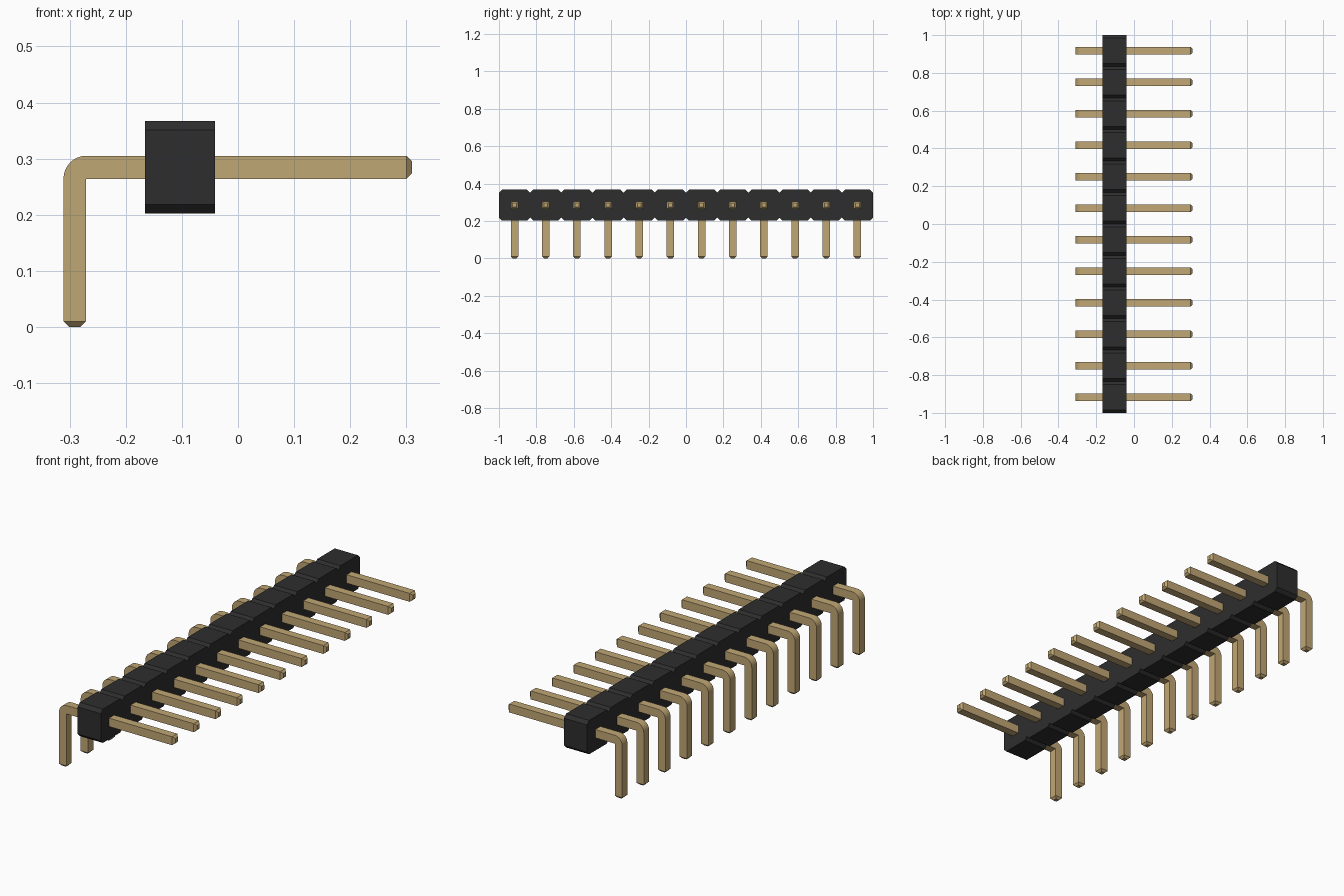
import bpy, bmesh, math

cube = bpy.data.objects.get("Cube")
if cube:
    bpy.data.objects.remove(cube, do_unlink=True)

COUNT = 12
PITCH = 2 / COUNT
HALF = 0.02                      # half the pin thickness
CHAMFER = 0.016
BODY_X = (-0.166, -0.041)
BODY_Z = (0.202, 0.367)


def make_material(name, rgb):
    mat = bpy.data.materials.new(name)
    mat.use_nodes = True
    mat.diffuse_color = (*rgb, 1)
    bsdf = mat.node_tree.nodes["Principled BSDF"]
    bsdf.inputs["Base Color"].default_value = (*rgb, 1)
    return mat


def make_object(name, bm, mat):
    bmesh.ops.recalc_face_normals(bm, faces=bm.faces)
    mesh = bpy.data.meshes.new(name)
    bm.to_mesh(mesh)
    bm.free()
    mesh.materials.append(mat)
    obj = bpy.data.objects.new(name, mesh)
    bpy.context.collection.objects.link(obj)
    return obj


gold = make_material("pin gold", (0.53, 0.385, 0.175))
black = make_material("housing black", (0.027, 0.027, 0.027))

# Housing: a row of chamfered blocks, drawn as one outline and extruded
z0, z1 = BODY_Z
top, bottom = [], []
for i in range(COUNT):
    a = -1 + i * PITCH
    b = a + PITCH
    for y, inset in ((a, CHAMFER), (a + CHAMFER, 0), (b - CHAMFER, 0), (b, CHAMFER)):
        if i and y == a:
            continue             # shared with the block before
        top.append((y, z1 - inset))
        bottom.append((y, z0 + inset))
bm = bmesh.new()
face = bm.faces.new([bm.verts.new((BODY_X[0], y, z)) for y, z in top + bottom[::-1]])
side = bmesh.ops.extrude_face_region(bm, geom=[face])
moved = [v for v in side["geom"] if isinstance(v, bmesh.types.BMVert)]
bmesh.ops.translate(bm, verts=moved, vec=(BODY_X[1] - BODY_X[0], 0, 0))
make_object("housing", bm, black)

# Pin: square sections (inner point, outer point, half depth) swept round the bend
TIP = 0.01
x_in, x_out, z_in, z_out = -0.271, -0.311, 0.264, 0.305
sections = [
    ((x_in - TIP, 0), (x_out + TIP, 0), HALF - TIP),
    ((x_in, TIP), (x_out, TIP), HALF),
]
STEPS = 8
for k in range(STEPS + 1):
    t = math.pi / 2 * k / STEPS
    outer = (x_in + (x_out - x_in) * math.cos(t), z_in + (z_out - z_in) * math.sin(t))
    sections.append(((x_in, z_in), outer, HALF))
sections += [
    ((0.30, z_in), (0.30, z_out), HALF),
    ((0.31, z_in + TIP), (0.31, z_out - TIP), HALF - TIP),
]
bm = bmesh.new()
rings = []
for (xi, zi), (xo, zo), d in sections:
    corners = ((xi, -d, zi), (xi, d, zi), (xo, d, zo), (xo, -d, zo))
    rings.append([bm.verts.new(c) for c in corners])
for r, s in zip(rings, rings[1:]):
    for j in range(4):
        n = (j + 1) % 4
        bm.faces.new((r[j], r[n], s[n], s[j]))
bm.faces.new(rings[0])
bm.faces.new(rings[-1])
bmesh.ops.remove_doubles(bm, verts=bm.verts, dist=0.0001)
pin = make_object("pin_1", bm, gold)
bpy.context.view_layer.objects.active = pin
pin.select_set(True)
bpy.ops.object.shade_smooth_by_angle(angle=math.radians(30))

# Repeat the pin along the housing
for i in range(COUNT):
    obj = pin if i == 0 else pin.copy()
    if i:
        obj.name = f"pin_{i + 1}"
        bpy.context.collection.objects.link(obj)
    obj.location.y = -1 + (i + 0.5) * PITCH
